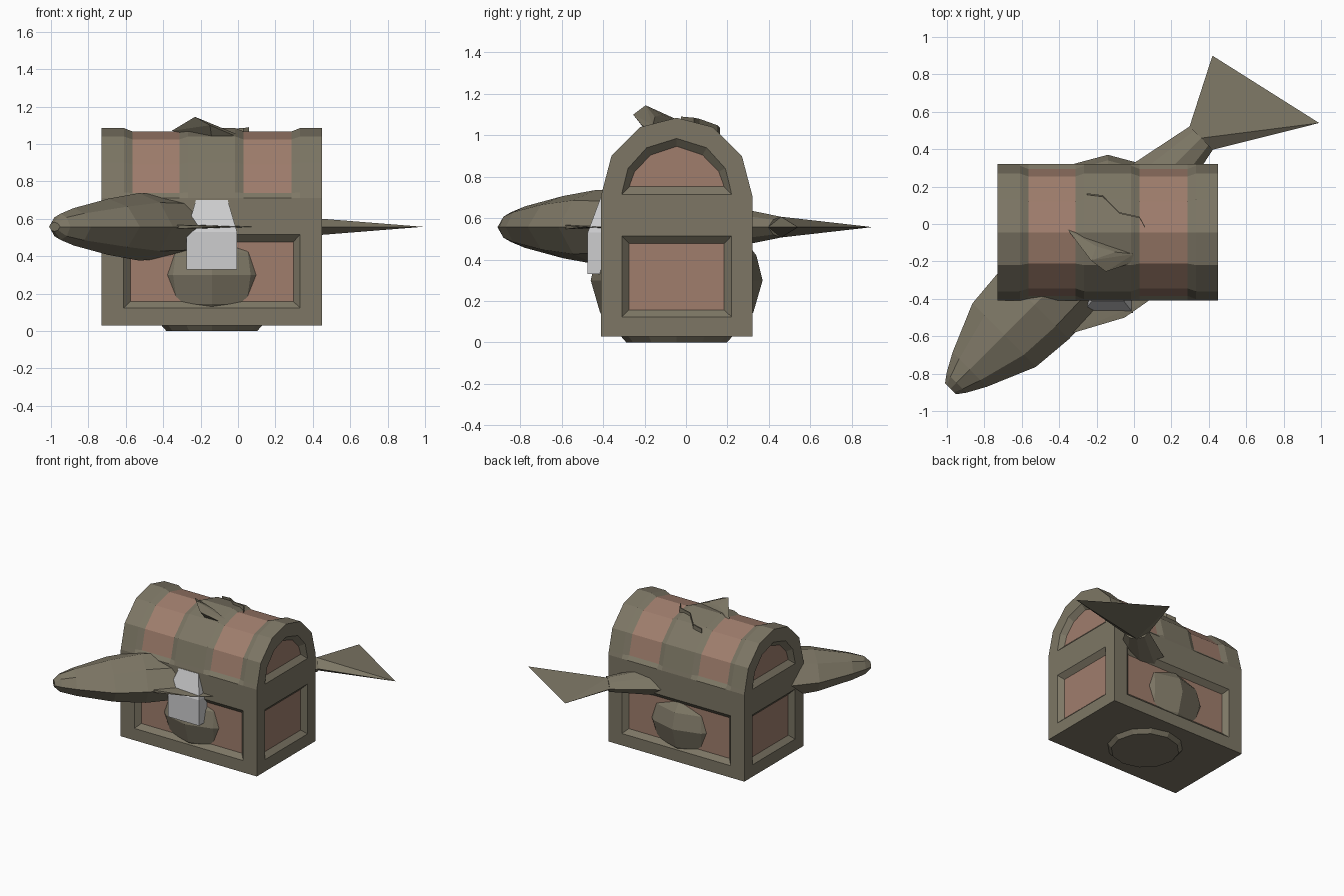
import bpy, bmesh, math
from mathutils import Vector

if "Cube" in bpy.data.objects:
    bpy.data.objects.remove(bpy.data.objects["Cube"])


def material(name, rgb):
    m = bpy.data.materials.new(name)
    m.diffuse_color = (*rgb, 1)
    m.use_nodes = True
    m.node_tree.nodes["Principled BSDF"].inputs["Base Color"].default_value = m.diffuse_color
    return m


OLIVE = material("olive_frame", (0.205, 0.183, 0.130))
BROWN = material("reddish_brown_panel", (0.350, 0.208, 0.152))
GREY = material("grey_metal", (0.61, 0.61, 0.62))


def finish(bm, name, mats):
    bmesh.ops.remove_doubles(bm, verts=bm.verts, dist=0.0005)
    bmesh.ops.recalc_face_normals(bm, faces=bm.faces)
    me = bpy.data.meshes.new(name)
    bm.to_mesh(me)
    bm.free()
    for m in mats:
        me.materials.append(m)
    ob = bpy.data.objects.new(name, me)
    bpy.context.collection.objects.link(ob)
    return ob


def loft(bm, loops, fill_first=True, fill_last=True, last_mat=0):
    """Bridge closed loops of equal length and optionally fill the ends."""
    rows = [[bm.verts.new(p) for p in lp] for lp in loops]
    n = len(rows[0])
    for a, b in zip(rows, rows[1:]):
        for i in range(n):
            j = (i + 1) % n
            bm.faces.new((a[i], a[j], b[j], b[i]))
    if fill_first:
        bm.faces.new(rows[0])
    if fill_last:
        bm.faces.new(rows[-1]).material_index = last_mat


def hull(name, pts, mat):
    bm = bmesh.new()
    verts = [bm.verts.new(p) for p in pts]
    res = bmesh.ops.convex_hull(bm, input=verts)
    bmesh.ops.delete(bm, geom=list(set(res["geom_interior"])), context='VERTS')
    return finish(bm, name, [mat])


CX, CY = -0.14, -0.045          # chest centre
HX, HY = 0.59, 0.365            # chest half sizes
Z0, ZL = 0.03, 0.71             # chest bottom, lid seam
DEPTH = 0.035                   # panel recess

# Chest body: four framed sides with recessed panels and a floor
bm = bmesh.new()


def rect(w, z0, z1):
    return [(-w, z0), (w, z0), (w, z1), (-w, z1)]


for s in (-1, 1):
    for half, dist, margin, along_x in ((HX, HY, 0.118, True), (HY, HX, 0.10, False)):
        steps = ((rect(half, Z0, ZL), dist),
                 (rect(half - margin, 0.123, 0.515), dist),
                 (rect(half - margin - 0.036, 0.158, 0.477), dist - DEPTH))
        loops = [[(CX + p, CY + s * d, z) if along_x else (CX + s * d, CY + p, z)
                  for p, z in pts] for pts, d in steps]
        loft(bm, loops, fill_first=False, last_mat=1)
bm.faces.new([bm.verts.new((CX + a * HX, CY + b * HY, Z0))
              for a, b in ((-1, -1), (1, -1), (1, 1), (-1, 1))])
finish(bm, "chest_body", [OLIVE, BROWN])


# Lid: arched profile swept along x, with two sunken coloured bands
def arch(half):
    return [(-y, z) for y, z in half] + [(y, z) for y, z in reversed(half[:-1])]


PROFILE = arch([(0.365, ZL), (0.357, 0.74), (0.315, 0.90), (0.175, 1.04), (0, 1.085)])
HOLE = arch([(0.265, 0.715), (0.261, 0.735), (0.235, 0.84), (0.145, 0.94), (0, 0.985)])
INNER = arch([(0.228, 0.752), (0.225, 0.765), (0.203, 0.825), (0.125, 0.905), (0, 0.947)])
STATIONS = [(-0.73, 0), (-0.61, 0), (-0.565, 1), (-0.312, 1), (-0.267, 0),
            (-0.015, 0), (0.03, 1), (0.287, 1), (0.332, 0), (0.45, 0)]
bm = bmesh.new()
rows = []
for x, low in STATIONS:
    row = []
    for y, z in PROFILE:
        r = Vector((y, z - ZL))
        if low and z > ZL + 0.01:
            r -= r.normalized() * 0.018
        row.append(bm.verts.new((x, CY + r.x, ZL + r.y)))
    rows.append(row)
for k in range(len(rows) - 1):
    sunken = STATIONS[k][1] and STATIONS[k + 1][1]
    for i in range(len(PROFILE) - 1):
        f = bm.faces.new((rows[k][i], rows[k][i + 1], rows[k + 1][i + 1], rows[k + 1][i]))
        f.material_index = 1 if sunken and 0 < i < len(PROFILE) - 2 else 0
for s in (-1, 1):
    loft(bm, [[(CX + s * d, CY + y, z) for y, z in pts]
              for pts, d in ((PROFILE, HX), (HOLE, HX), (INNER, HX - DEPTH))],
         fill_first=False, last_mat=1)
finish(bm, "chest_lid", [OLIVE, BROWN])

# Round pot inside the chest, bulging through front, back and floor
bm = bmesh.new()
loft(bm, [[(CX + r * math.cos(math.tau * i / 12), CY + r * math.sin(math.tau * i / 12), z)
           for i in range(12)]
          for r, z in ((0.243, 0), (0.37, 0.145), (0.415, 0.30), (0.385, 0.42), (0.30, 0.53))])
finish(bm, "round_pot", [OLIVE])

# Latch: block with a tapered top
XL = -0.14
hull("latch_block", [(XL + s * 0.135, y, z) for s in (-1, 1)
                     for y, z in ((-0.475, 0.33), (-0.475, 0.53), (-0.37, 0.33), (-0.37, 0.53))], GREY)
hull("latch_top", [(XL + s * w, y, z) for s in (-1, 1)
                   for w, y, z in ((0.135, -0.475, 0.53), (0.135, -0.40, 0.53),
                                   (0.122, -0.463, 0.56), (0.122, -0.40, 0.56),
                                   (0.085, -0.412, 0.70), (0.085, -0.39, 0.70))], GREY)


# Fish lying diagonally through the chest
def fish(a, p, z):
    c = math.sqrt(0.5)
    return (-0.97 + c * (a - p), -0.87 + c * (a + p), 0.557 + z)


SECTION = [(1, 0), (0.62, 0.72), (0, 1), (-0.62, 0.72),
           (-1, 0), (-0.62, -0.72), (0, -1), (0.62, -0.72)]
RINGS = [(-0.015, 0.042, 0.025), (0.03, 0.075, 0.07), (0.13, 0.13, 0.10),
         (0.39, 0.24, 0.15), (0.62, 0.26, 0.18), (1.1, 0.24, 0.165),
         (1.53, 0.16, 0.10), (1.88, 0.088, 0.05)]
bm = bmesh.new()
loft(bm, [[fish(a, w * u, h * v) for u, v in SECTION] for a, w, h in RINGS])
finish(bm, "fish_body", [OLIVE])

hull("fish_tail", [fish(1.88, 0.088, 0), fish(1.88, -0.088, 0), fish(1.88, 0, 0.05),
                   fish(1.88, 0, -0.05), fish(2.234, 0.269, 0), fish(2.383, -0.389, 0)], OLIVE)

for s, side in ((-1, "right"), (1, "left")):
    hull("fish_fin_" + side,
         [fish(0.60, s * 0.22, 0.012), fish(0.60, s * 0.22, -0.012),
          fish(1.05, s * 0.2, 0.012), fish(1.05, s * 0.2, -0.012),
          fish(0.912, s * 0.389, 0), fish(1.07, s * 0.417, 0)], OLIVE)

# Leaf tip and thin wavy blade breaking through the lid
hull("leaf_tip", [(-0.355, -0.03, 1.07), (-0.23, -0.195, 1.145), (-0.15, -0.255, 1.10),
                  (-0.02, -0.21, 1.045), (0, -0.16, 1.05), (-0.20, -0.12, 1.10),
                  (-0.14, -0.20, 1.03), (-0.10, -0.15, 1.09)], OLIVE)
PATH = [(-0.25, 0.16, 1.038), (-0.17, 0.15, 1.048), (-0.08, 0.06, 1.08),
        (0.03, 0.035, 1.085), (0.06, -0.02, 1.09)]
bm = bmesh.new()
loft(bm, [[(x, y - 0.004, 0.98), (x, y + 0.004, 0.98), (x, y + 0.004, z), (x, y - 0.004, z)]
          for x, y, z in PATH])
finish(bm, "leaf_blade", [OLIVE])
